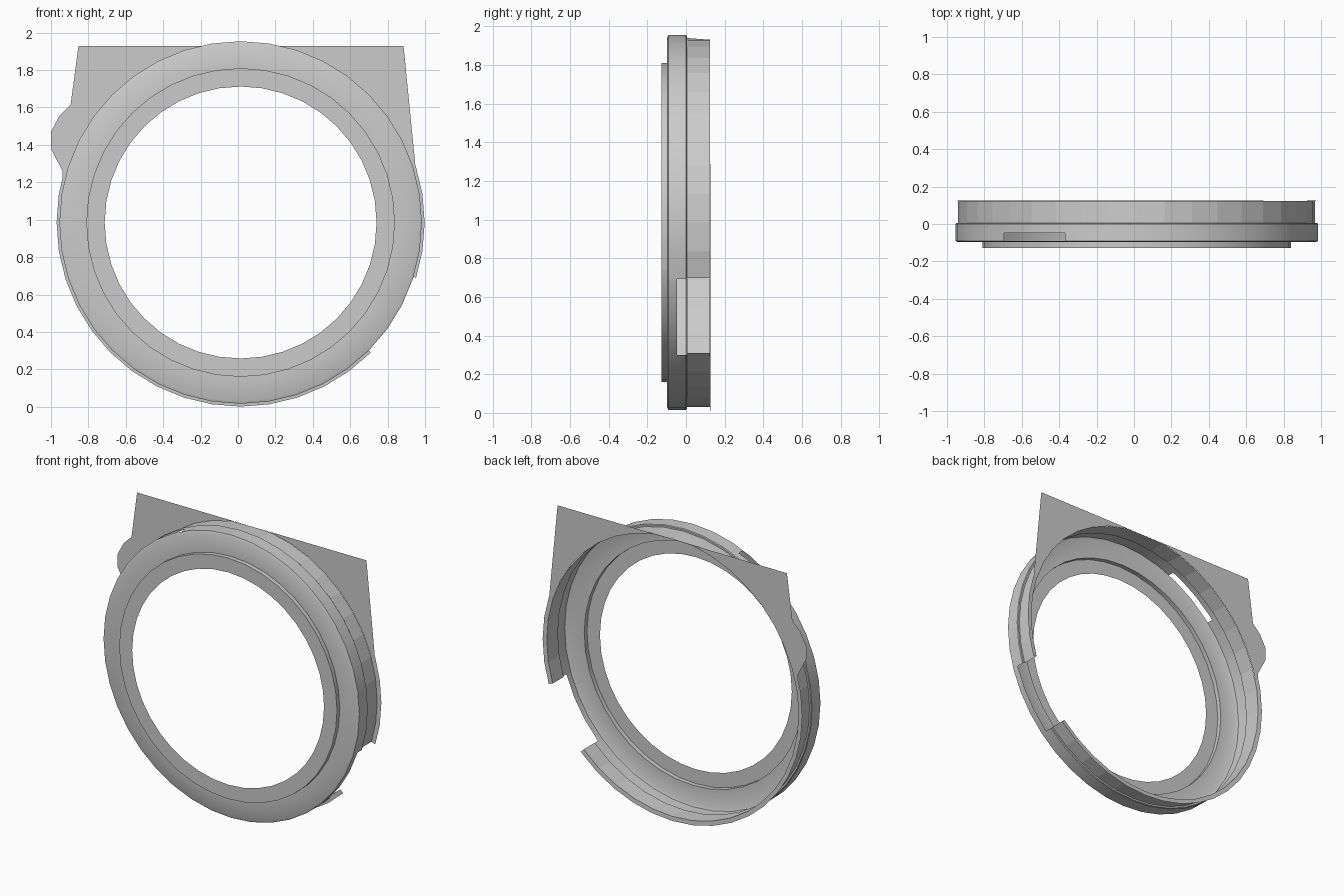
import bpy, bmesh
from math import sin, cos, pi, radians

if "Cube" in bpy.data.objects:
    bpy.data.objects.remove(bpy.data.objects["Cube"])

CX, CZ, SIDES = 0.014, 0.985, 40
TOP, BACK = 1.93, 0.126
STEP = 360 / SIDES
# Facet angles plus the ends of the slot, the gap and the flange
ANGLES = sorted([i * STEP for i in range(SIDES)] + [113.3, 137.2, 166.5, 342.5])
GAP, SLOT = (315, 342.5), (113.3, 137.2)


def point(r, y, a, top=9):
    """Point on the 40-sided outline at angle a (degrees)."""
    d = radians(a % STEP - STEP / 2)
    k = r * cos(pi / SIDES) / cos(d)
    return (CX + k * cos(radians(a)), y, min(CZ + k * sin(radians(a)), top))


def finish(name, bm, smooth):
    bmesh.ops.remove_doubles(bm, verts=bm.verts, dist=1e-5)
    loose = [v for v in bm.verts if not v.link_faces]
    bmesh.ops.delete(bm, geom=loose, context='VERTS')
    bmesh.ops.recalc_face_normals(bm, faces=bm.faces)
    mesh = bpy.data.meshes.new(name)
    bm.to_mesh(mesh)
    bm.free()
    ob = bpy.data.objects.new(name, mesh)
    bpy.context.collection.objects.link(ob)
    if smooth:
        bpy.ops.object.select_all(action='DESELECT')
        ob.select_set(True)
        bpy.context.view_layer.objects.active = ob
        bpy.ops.object.shade_smooth_by_angle(angle=radians(30))
    return ob


def revolve(name, profile, skip, smooth=False):
    """Turn (radius, y) points about the y axis, leaving out skipped cells."""
    bm = bmesh.new()
    rows = [[bm.verts.new(point(r, y, a, TOP if y >= BACK - 0.003 else 9))
             for a in ANGLES] for r, y in profile]
    n = len(ANGLES)
    for i in range(len(profile) - 1):
        for j in range(n):
            k = (j + 1) % n
            mid = (ANGLES[j] + (ANGLES[k] or 360)) / 2
            if not skip(i, mid):
                bm.faces.new((rows[i][j], rows[i][k], rows[i + 1][k], rows[i + 1][j]))
    return finish(name, bm, smooth)


def inside(a, span):
    return span[0] < a < span[1]


# Front ring: raised lip, front face and outer band, with slot and side gap
ring = [(0.727, -0.127), (0.825, -0.127), (0.825, -0.097), (0.957, -0.097),
        (0.969, -0.091), (0.969, -0.047), (0.969, 0.0), (0.965, 0.005), (0.954, 0.005)]
revolve("front_ring", ring,
        lambda i, a: (i == 4 and inside(a, SLOT)) or (i >= 5 and inside(a, GAP)), True)

# Rear wall, slightly narrower than the band
revolve("rear_wall", [(0.954, 0.005), (0.954, BACK - 0.002)],
        lambda i, a: inside(a, GAP))

# Thin flange around the lower back edge
revolve("rear_flange", [(0.954, BACK - 0.002), (0.984, BACK)],
        lambda i, a: inside(a, GAP) or inside(a, (18, 166.5)))


def corner_plate(name, outline, lo, hi):
    """Flat corner bounded by the wall arc and an outer outline."""
    arc = [point(0.954, BACK, a, TOP) for a in ANGLES if lo <= a <= hi]
    if lo == 90:
        arc.reverse()
    bm = bmesh.new()
    verts = [bm.verts.new(p) for p in arc[::-1]]
    verts += [bm.verts.new((x, BACK, z)) for x, z in outline]
    edges = [bm.edges.new((verts[i - 1], verts[i])) for i in range(len(verts))]
    bmesh.ops.triangle_fill(bm, use_beauty=True, edges=edges)
    bmesh.ops.dissolve_limit(bm, angle_limit=0.01, verts=bm.verts, edges=bm.edges)
    return finish(name, bm, False)


# Square corners behind the ring; the left one carries a rounded tab
corner_plate("right_corner_plate", [(0.949, 1.283), (0.885, TOP)], 18, 90)
corner_plate("left_corner_plate",
             [(-0.938, 1.21), (-0.938, 1.26), (-1.0, 1.38), (-1.0, 1.47),
              (-0.955, 1.555), (-0.895, 1.615), (-0.853, TOP)], 90, 166.5)
